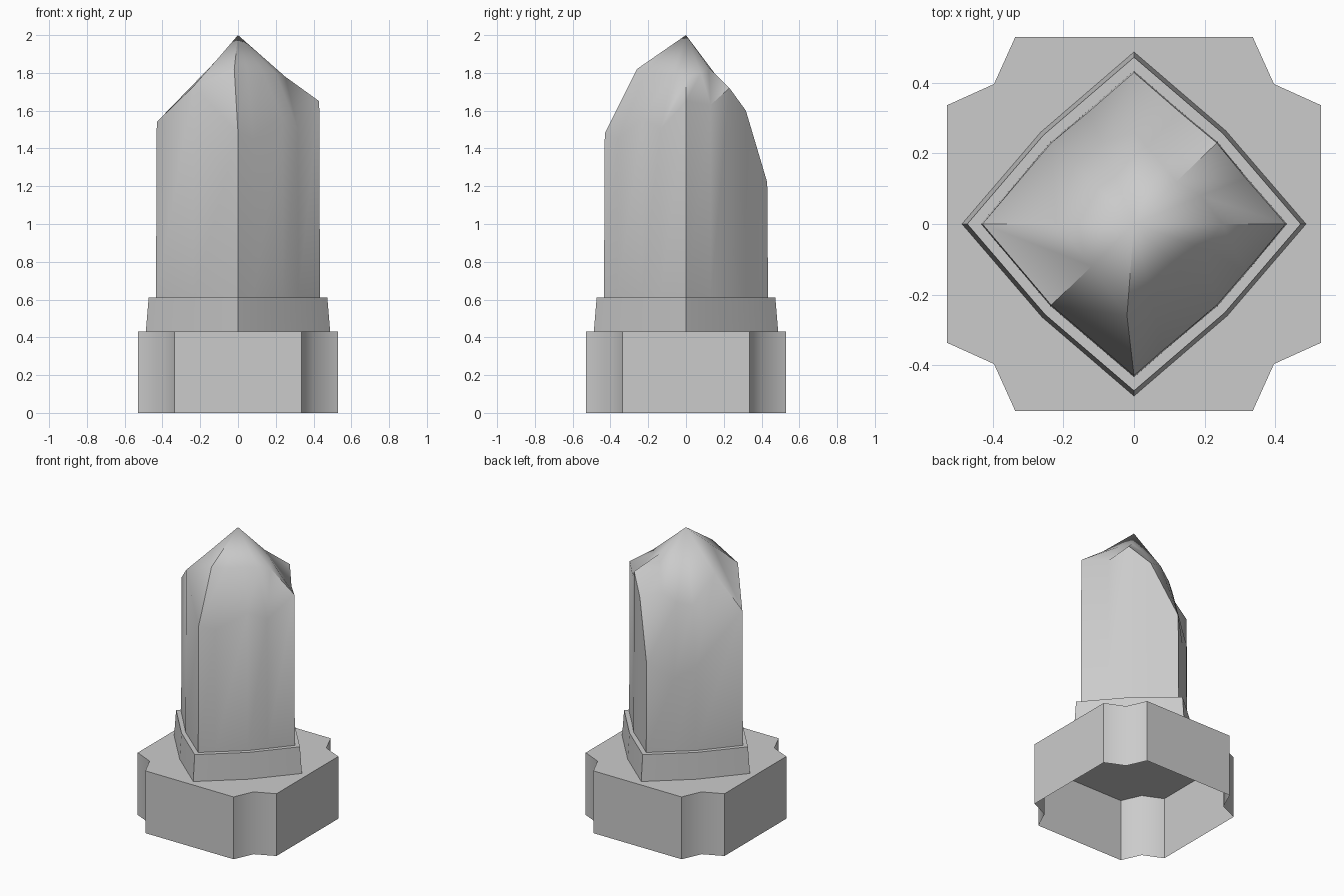
import bpy, bmesh, math

if "Cube" in bpy.data.objects:
    bpy.data.objects.remove(bpy.data.objects["Cube"])


def build(name, loops, apex=None, cap=False, angle=42):
    """Skin a stack of equal-length loops, then close with an apex fan or a flat cap."""
    bm = bmesh.new()
    rings = [[bm.verts.new(p) for p in loop] for loop in loops]
    n = len(loops[0])
    for lo, hi in zip(rings, rings[1:]):
        for i in range(n):
            j = (i + 1) % n
            bm.faces.new((lo[i], lo[j], hi[j], hi[i]))
    if apex:
        tip = bm.verts.new(apex)
        for i in range(n):
            bm.faces.new((rings[-1][i], rings[-1][(i + 1) % n], tip))
    if cap:
        bm.faces.new(rings[-1])
    mesh = bpy.data.meshes.new(name)
    bm.to_mesh(mesh)
    bm.free()
    obj = bpy.data.objects.new(name, mesh)
    bpy.context.collection.objects.link(obj)
    bpy.ops.object.select_all(action='DESELECT')
    obj.select_set(True)
    bpy.context.view_layer.objects.active = obj
    bpy.ops.object.shade_smooth_by_angle(angle=math.radians(angle))
    return obj


def four_fold(points, z):
    """Repeat a quarter profile four times around z."""
    out = []
    for _ in range(4):
        out += [(x, y, z) for x, y in points]
        points = [(-y, x) for x, y in points]
    return out


# base block with notched corners, open underneath
quarter = [(0.53, 0.337), (0.397, 0.397), (0.337, 0.53)]
build("base", [four_fold(quarter, 0), four_fold(quarter, 0.43)], cap=True)

# tapered collar
build("collar", [four_fold([(0.488, 0), (0.26, 0.265)], 0.43),
                 four_fold([(0.473, 0), (0.252, 0.257)], 0.61)], cap=True)

# broken stone shaft: jagged rim, shoulder points, tip
rim = [(.43, 0, 1.65), (.317, .13, 1.63), (.235, .23, 1.72), (.13, .317, 1.60),
       (0, .43, 1.22), (-.13, .317, 1.11), (-.235, .23, 1.18), (-.43, 0, 1.54),
       (-.235, -.23, 1.73), (0, -.43, 1.48), (.08, -.36, 1.45), (.235, -.23, 1.56),
       (.317, -.135, 1.50)]
shoulder = [(.25, 0, 1.78), (.19, .08, 1.80), (.12, .12, 1.83), (.07, .18, 1.76),
            (0, .26, 1.65), (-.09, .23, 1.59), (-.17, .17, 1.57), (-.22, 0, 1.74),
            (-.12, -.12, 1.86), (-.02, -.26, 1.82), (.05, -.21, 1.81),
            (.13, -.13, 1.81), (.20, -.07, 1.80)]
foot = [(x * 1.01, y * 1.01, 0.61) for x, y, z in rim]
build("broken_shaft", [foot, rim, shoulder], apex=(0, 0, 2))
